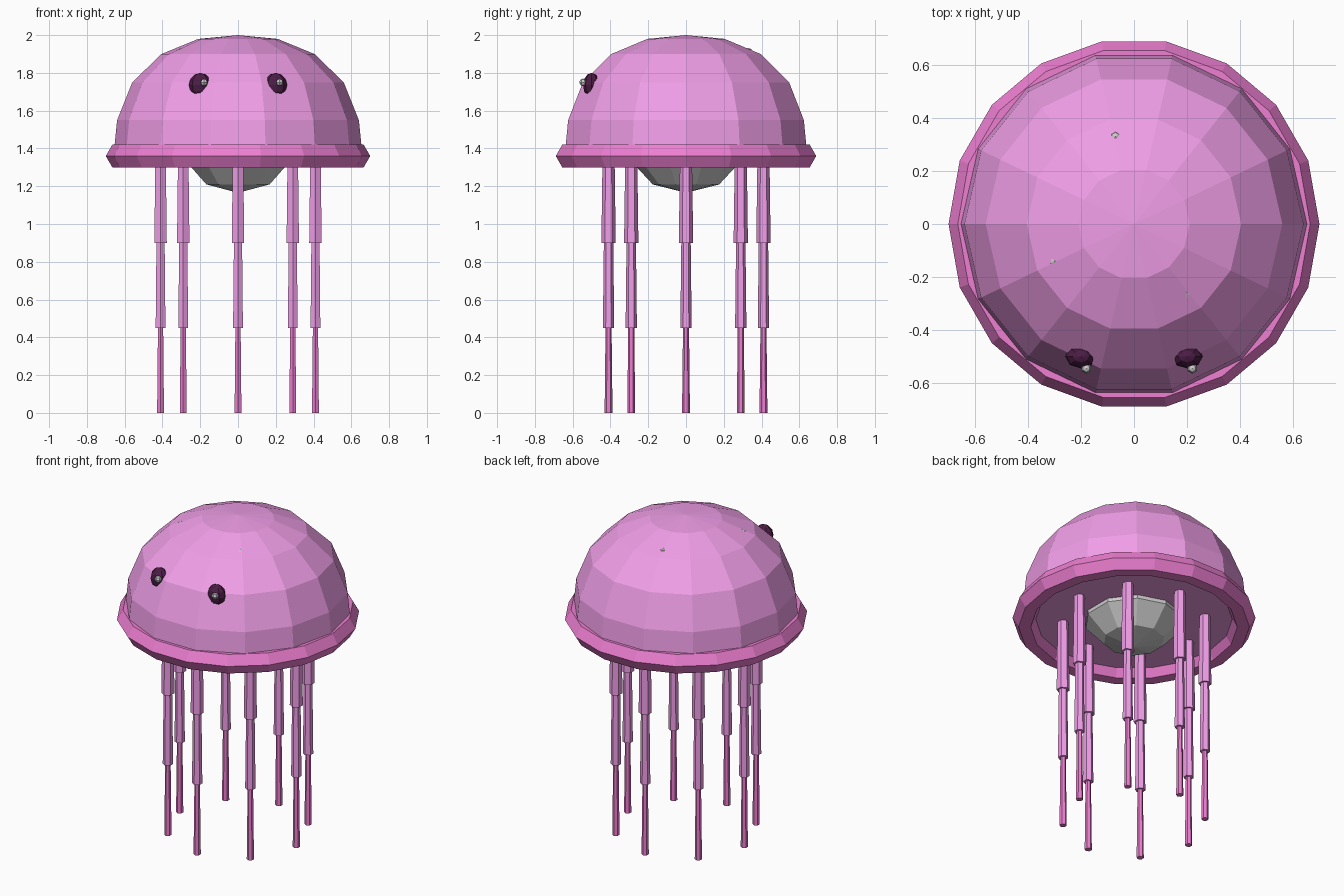
import bpy, bmesh, math
from mathutils import Matrix

if "Cube" in bpy.data.objects:
    bpy.data.objects.remove(bpy.data.objects["Cube"])


def material(name, rgb):
    m = bpy.data.materials.new(name)
    m.diffuse_color = (*rgb, 1)
    m.use_nodes = True
    m.node_tree.nodes["Principled BSDF"].inputs["Base Color"].default_value = m.diffuse_color
    return m


PINK = material("pink", (0.87, 0.34, 0.80))
HOT = material("hot_pink", (0.85, 0.21, 0.64))
DARK = material("dark_plum", (0.07, 0.012, 0.06))


def make(name, bm, mat=None):
    bmesh.ops.recalc_face_normals(bm, faces=bm.faces[:])
    me = bpy.data.meshes.new(name)
    bm.to_mesh(me)
    bm.free()
    ob = bpy.data.objects.new(name, me)
    bpy.context.collection.objects.link(ob)
    if mat:
        me.materials.append(mat)
    return ob


def lathe(name, profile, sides, mat, closed=False):
    """Spin (radius, z) points around z; an open profile gets its ends capped."""
    bm = bmesh.new()
    rings = [[bm.verts.new((r * math.cos(2 * math.pi * i / sides),
                            r * math.sin(2 * math.pi * i / sides), z))
              for i in range(sides)] for r, z in profile]
    pairs = list(zip(rings, rings[1:]))
    if closed:
        pairs.append((rings[-1], rings[0]))
    for a, b in pairs:
        for i in range(sides):
            j = (i + 1) % sides
            bm.faces.new((a[i], a[j], b[j], b[i]))
    if not closed:
        bm.faces.new(rings[-1])
        top = bm.faces.new(rings[0])
        # raise the crown to a point
        bmesh.ops.poke(bm, faces=[top], offset=0)["verts"][0].co.z = 2.0
    return make(name, bm, mat)


def ball(name, loc, size, mat=None, u=8, v=6):
    bm = bmesh.new()
    bmesh.ops.create_uvsphere(bm, u_segments=u, v_segments=v, radius=1)
    bmesh.ops.transform(bm, verts=bm.verts[:],
                        matrix=Matrix.Translation(loc) @ Matrix.Diagonal((*size, 1)))
    return make(name, bm, mat)


# Bell and its six-sided rim ring
lathe("bell", [(0.21, 1.98), (0.405, 1.90), (0.56, 1.75), (0.64, 1.55), (0.66, 1.35)],
      14, PINK)
lathe("bell_rim", [(0.63 + 0.07 * math.cos(math.radians(60 * k)),
                    1.36 + 0.07 * math.sin(math.radians(60 * k))) for k in range(6)],
      18, HOT, closed=True)

# Grey body under the bell
ball("underbody", (0, 0, 1.40), (0.30, 0.30, 0.235), None, 10, 5)

# Eight tentacles, each of three flared segments
for i in range(8):
    a = i * math.pi / 4
    for part, z, r_low, r_high, mat in (("upper", 0.90, 0.038, 0.032, PINK),
                                        ("middle", 0.45, 0.030, 0.025, PINK),
                                        ("lower", 0.0, 0.021, 0.016, HOT)):
        bm = bmesh.new()
        bmesh.ops.create_cone(bm, cap_ends=True, segments=6, radius1=r_low,
                              radius2=r_high, depth=0.45)
        bmesh.ops.translate(bm, verts=bm.verts[:],
                            vec=(0.41 * math.cos(a), 0.41 * math.sin(a), z + 0.225))
        make(f"tentacle_{part}_{i + 1}", bm, mat)

# Eyes with off-centre highlights
for side, x in (("left", -0.2), ("right", 0.2)):
    ball("eye_" + side, (x, -0.50, 1.735), (0.06, 0.045, 0.065), DARK)
    ball("eye_highlight_" + side, (x + 0.02, -0.545, 1.75), (0.02, 0.02, 0.02), None, 6, 4)

# Tiny grey specks just breaking through the crown
for i, (x, y) in enumerate(((-0.07, 0.33), (-0.30, -0.14), (0.20, -0.26))):
    ball(f"speck_{i + 1}", (x, y, 1.91), (0.022, 0.022, 0.022), None, 6, 4)
